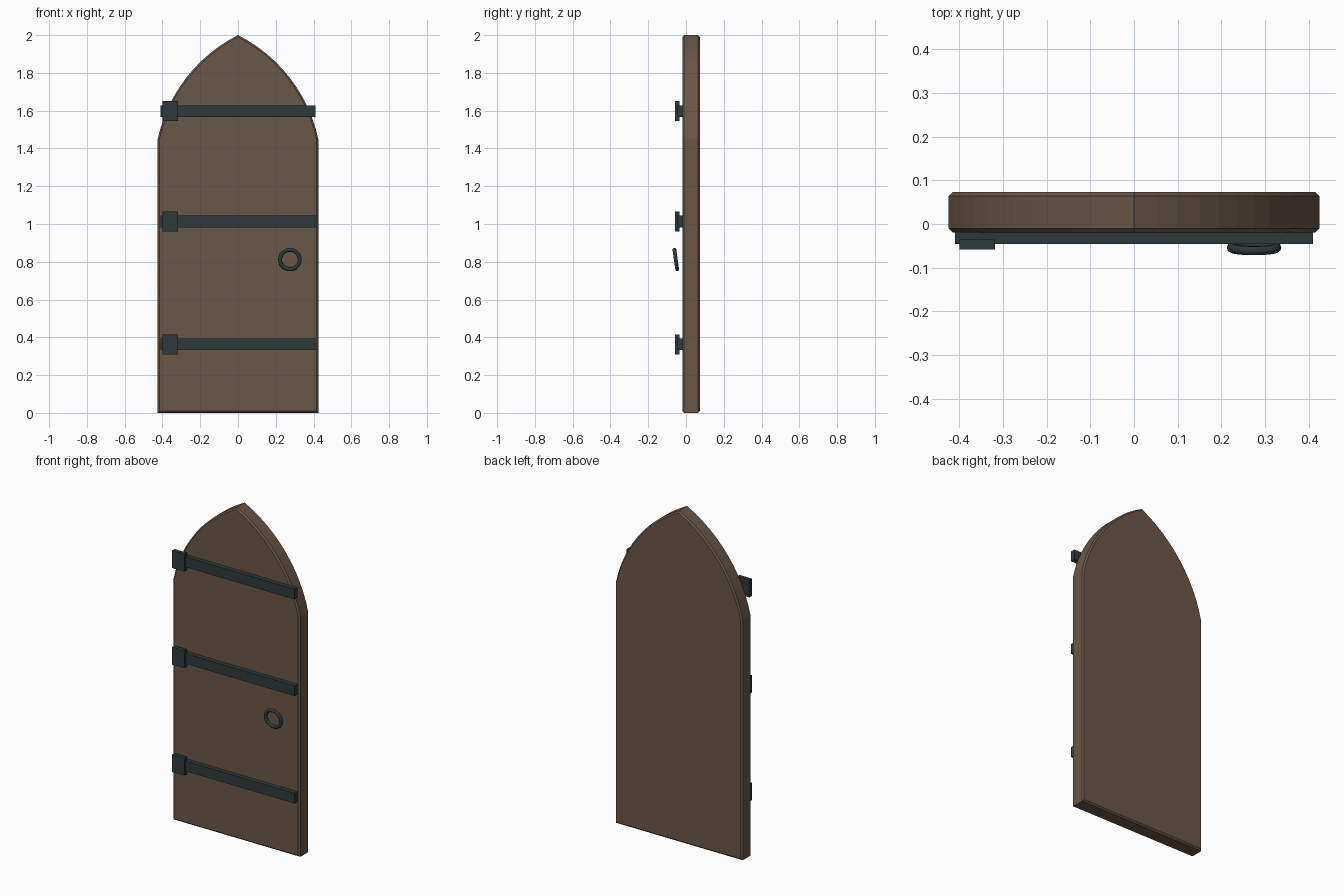
import bpy, bmesh, math
from mathutils import Vector

if "Cube" in bpy.data.objects:
    bpy.data.objects.remove(bpy.data.objects["Cube"])


def material(name, rgb):
    m = bpy.data.materials.new(name)
    m.diffuse_color = (*rgb, 1.0)
    m.use_nodes = True
    m.node_tree.nodes["Principled BSDF"].inputs["Base Color"].default_value = m.diffuse_color
    return m


WOOD = material("brown wood", (0.143, 0.095, 0.065))
IRON = material("dark iron", (0.028, 0.042, 0.042))


def add_object(name, bm, mat):
    bmesh.ops.recalc_face_normals(bm, faces=bm.faces[:])
    mesh = bpy.data.meshes.new(name)
    bm.to_mesh(mesh)
    bm.free()
    mesh.materials.append(mat)
    obj = bpy.data.objects.new(name, mesh)
    bpy.context.collection.objects.link(obj)
    return obj


def box(name, x, y, z, mat):
    bm = bmesh.new()
    bmesh.ops.create_cube(bm, size=1.0)
    for v in bm.verts:
        v.co = Vector([(a + b) / 2 + c * (b - a) for (a, b), c in zip((x, y, z), v.co)])
    return add_object(name, bm, mat)


# Door panel: pointed arch outline, extruded through the thickness
HALF, SPRING, TOP = 0.425, 1.45, 2.0
FRONT, BACK = -0.019, 0.073
SEGMENTS, TURN = 12, math.radians(51)

start, apex = Vector((HALF, SPRING)), Vector((0, TOP))
chord = apex - start
radius = chord.length / (2 * math.sin(TURN / 2))
inward = Vector((-chord.y, chord.x)).normalized()
centre = (start + apex) / 2 + inward * radius * math.cos(TURN / 2)
a0 = math.atan2(start.y - centre.y, start.x - centre.x)
arc = [(centre.x + radius * math.cos(a0 + TURN * i / SEGMENTS),
        centre.y + radius * math.sin(a0 + TURN * i / SEGMENTS)) for i in range(SEGMENTS)]
outline = [(HALF, 0)] + arc + [(0, TOP)]
outline += [(-x, z) for x, z in reversed(outline[:-1])]

bm = bmesh.new()
face = bm.faces.new([bm.verts.new((x, FRONT, z)) for x, z in outline])
extruded = bmesh.ops.extrude_face_region(bm, geom=[face])
bmesh.ops.translate(bm, vec=(0, BACK - FRONT, 0),
                    verts=[g for g in extruded["geom"] if isinstance(g, bmesh.types.BMVert)])
# chamfer around the front and back rims
rims = [e for e in bm.edges if abs(e.verts[0].co.y - e.verts[1].co.y) < 1e-6]
bmesh.ops.bevel(bm, geom=rims, offset=0.009, segments=1, profile=0.5, affect='EDGES')
add_object("door_panel", bm, WOOD)

# Iron straps with hinge plates
for label, z in (("lower", 0.363), ("middle", 1.013), ("upper", 1.597)):
    box(f"{label}_strap", (-0.41, 0.41), (-0.046, -0.018), (z - 0.031, z + 0.031), IRON)
    box(f"{label}_hinge_plate", (-0.40, -0.318), (-0.058, -0.035), (z - 0.053, z + 0.053), IRON)

# Ring handle, leaning slightly outward at the top
bpy.ops.mesh.primitive_torus_add(major_segments=28, minor_segments=10,
                                 major_radius=0.052, minor_radius=0.0105,
                                 location=(0.275, -0.054, 0.812),
                                 rotation=(math.pi / 2 + 0.14, 0, 0))
ring = bpy.context.object
ring.name = "ring_handle"
ring.data.materials.append(IRON)
bpy.ops.object.shade_smooth()
